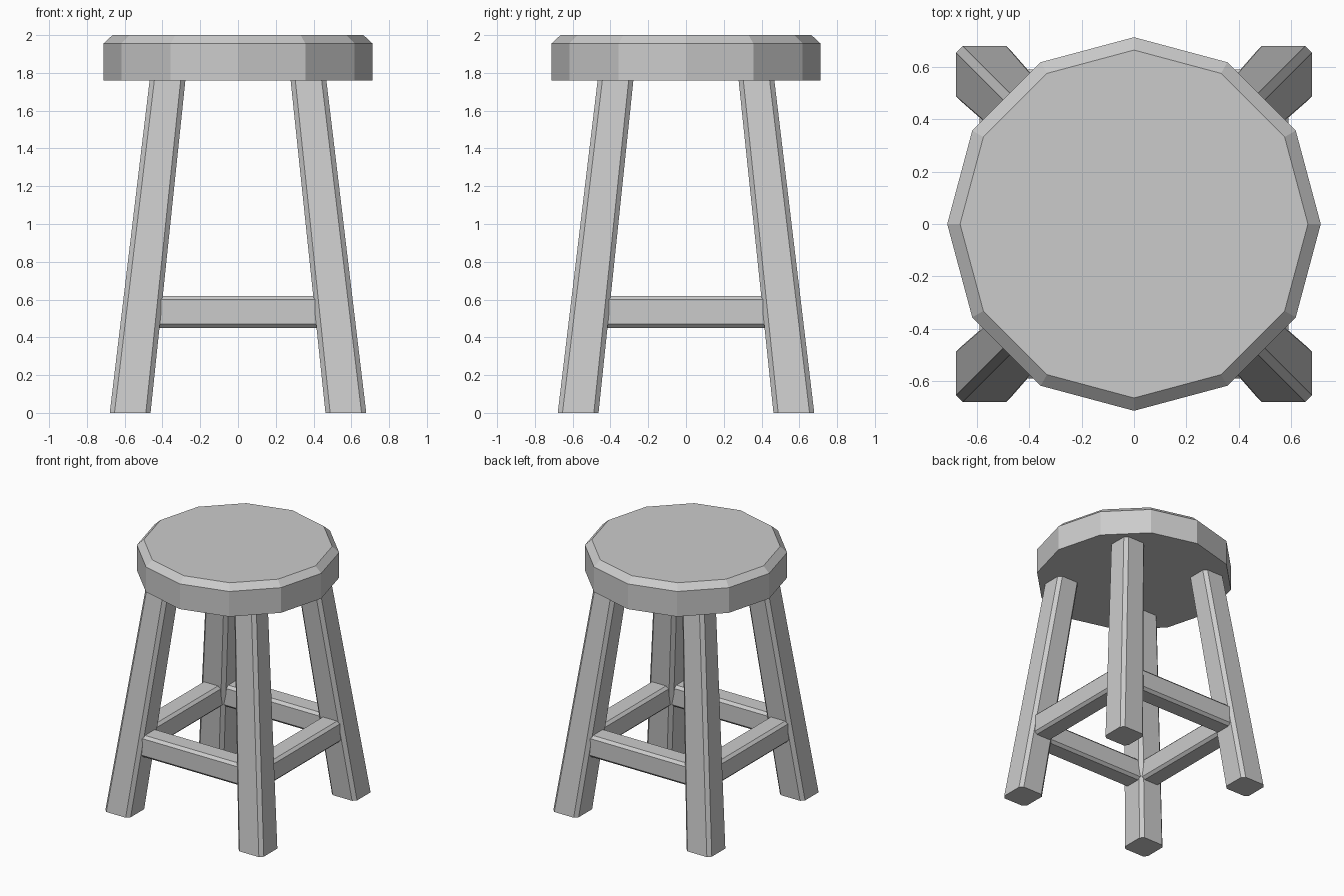
import bpy, bmesh, math

if "Cube" in bpy.data.objects:
    bpy.data.objects.remove(bpy.data.objects["Cube"])


def loft(name, rings):
    """Flat-faced solid through a list of equal-length point rings."""
    bm = bmesh.new()
    loops = [[bm.verts.new(p) for p in ring] for ring in rings]
    n = len(loops[0])
    for a, b in zip(loops, loops[1:]):
        for i in range(n):
            j = (i + 1) % n
            bm.faces.new((a[i], a[j], b[j], b[i]))
    bm.faces.new(loops[0][::-1])
    bm.faces.new(loops[-1])
    bmesh.ops.recalc_face_normals(bm, faces=bm.faces)
    mesh = bpy.data.meshes.new(name)
    bm.to_mesh(mesh)
    bm.free()
    obj = bpy.data.objects.new(name, mesh)
    bpy.context.collection.objects.link(obj)
    return obj


def chamfered(cx, cy, w, h, c):
    """Rectangle outline with cut corners."""
    a, b = w / 2, h / 2
    pts = [(a, c - b), (a, b - c), (a - c, b), (c - a, b),
           (-a, b - c), (-a, c - b), (c - a, -b), (a - c, -b)]
    return [(cx + x, cy + y) for x, y in pts]


def circle(r, z, n=12):
    return [(r * math.cos(math.tau * i / n), r * math.sin(math.tau * i / n), z)
            for i in range(n)]


# Twelve-sided seat with a chamfered top rim
loft("seat", [circle(0.713, 1.76), circle(0.713, 1.955), circle(0.664, 2.0)])

# Four splayed, slightly tapered legs
for side, sx in (("left", -1), ("right", 1)):
    for end, sy in (("front", -1), ("back", 1)):
        rings = [[(x, y, z) for x, y in chamfered(sx * c, sy * c, w, w, 0.025)]
                 for z, c, w in ((0, 0.571, 0.216), (1.78, 0.371, 0.189))]
        loft(f"{end}_{side}_leg", rings)

# Four chamfered stretchers, ends buried in the legs
for i, name in enumerate(("front", "right", "back", "left")):
    section = chamfered(-0.51, 0.535, 0.16, 0.17, 0.02)
    rail = loft(f"{name}_stretcher",
                [[(x, y, z) for y, z in section] for x in (-0.48, 0.48)])
    rail.rotation_euler.z = i * math.pi / 2
